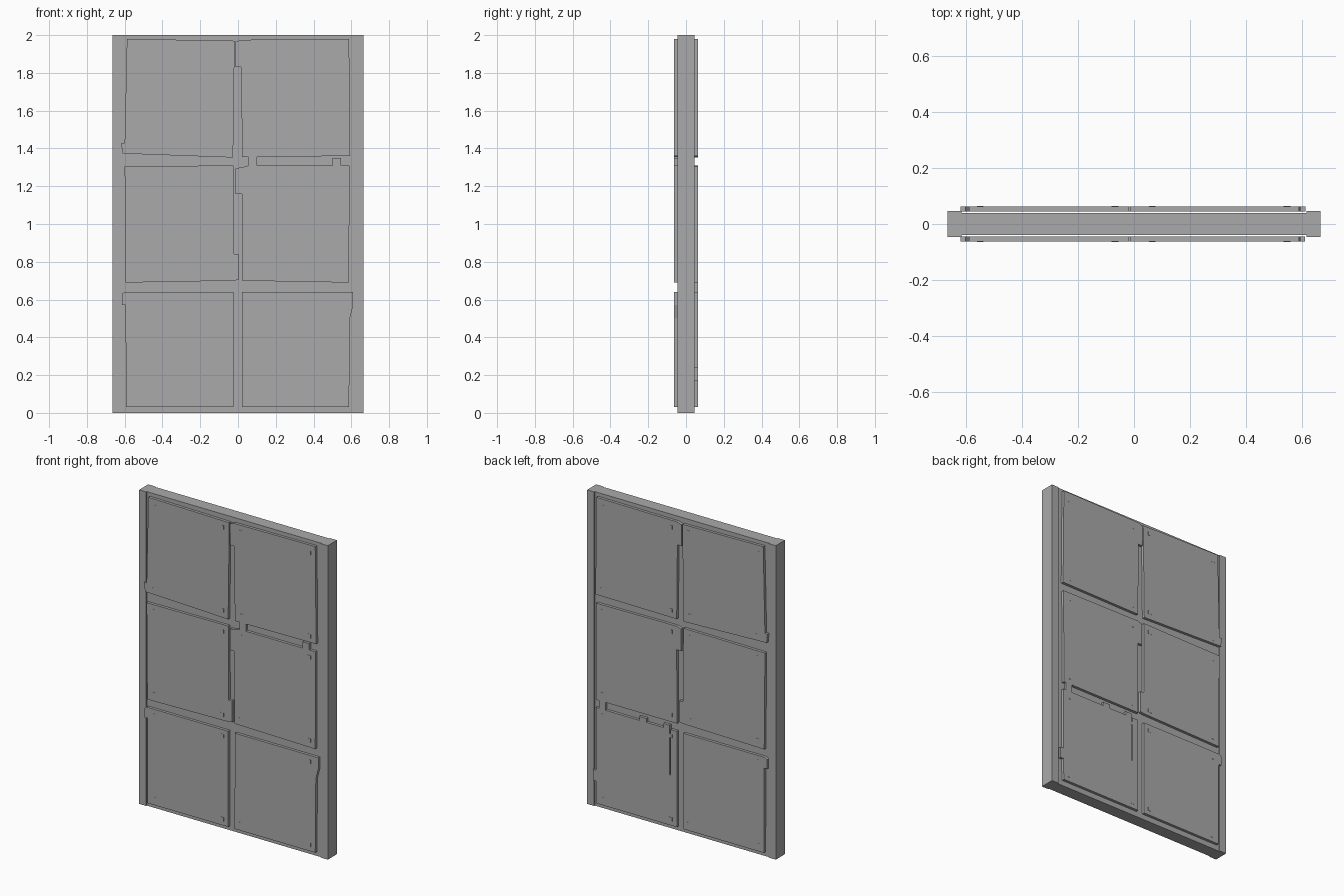
import bpy, bmesh

if "Cube" in bpy.data.objects:
    bpy.data.objects.remove(bpy.data.objects["Cube"])

grey = bpy.data.materials.new("stone grey")
grey.diffuse_color = (0.40, 0.40, 0.40, 1)
grey.use_nodes = True
grey.node_tree.nodes["Principled BSDF"].inputs["Base Color"].default_value = grey.diffuse_color


def prism(name, pts, y0, y1):
    """Extrude an x/z outline from depth y0 to depth y1."""
    bm = bmesh.new()
    face = bm.faces.new([bm.verts.new((x, y0, z)) for x, z in pts])
    ext = bmesh.ops.extrude_face_region(bm, geom=[face])
    for v in ext["geom"]:
        if isinstance(v, bmesh.types.BMVert):
            v.co.y = y1
    bmesh.ops.recalc_face_normals(bm, faces=bm.faces[:])
    mesh = bpy.data.meshes.new(name)
    bm.to_mesh(mesh)
    bm.free()
    mesh.materials.append(grey)
    obj = bpy.data.objects.new(name, mesh)
    bpy.context.collection.objects.link(obj)
    return obj


def plate(name, x0, x1, z0, z1, y0, y1):
    return prism(name, [(x0, z0), (x1, z0), (x1, z1), (x0, z1)], y0, y1)


# Door core with a slightly thicker stile on each side
plate("core", -0.615, 0.615, 0, 2, -0.04, 0.04)
for side, s in (("left", -1), ("right", 1)):
    plate(side + "_stile", s * 0.615, s * 0.665, 0, 2, -0.046, 0.046)

# Slightly uneven outlines, clockwise from the lower left corner
lower_left = [(-.593, .03), (-.595, .57), (-.615, .57), (-.615, .63),
              (-.6, .64), (-.025, .64), (-.025, .03)]
lower_right = [(.02, .03), (.022, .64), (.61, .64), (.61, .57),
               (.592, .5), (.588, .03)]
middle_left = [(-.595, .69), (-.6, 1.305), (-.025, 1.31), (-.022, .84),
               (.003, .84), (.003, .705), (-.022, .7)]
middle_right = [(.02, .7), (.02, 1.16), (-.012, 1.16), (-.012, 1.295),
                (.02, 1.3), (.055, 1.31), (.055, 1.36), (.1, 1.36),
                (.1, 1.31), (.5, 1.31), (.5, 1.35), (.545, 1.35),
                (.545, 1.31), (.59, 1.31), (.588, .69)]
upper_left = [(-.6, 1.43), (-.588, 1.98), (-.018, 1.97), (-.026, 1.352),
              (-.612, 1.373), (-.618, 1.43)]
upper_right = [(.022, 1.355), (.017, 1.83), (-.012, 1.83), (-.012, 1.965),
               (.018, 1.975), (.588, 1.98), (.594, 1.36)]
# Lower panel of the rear side, with a slot and small tabs
slotted = [(.02, .03), (.02, .64), (.065, .64), (.065, .35), (.072, .35),
           (.072, .665), (.115, .665), (.115, .64), (.235, .64), (.235, .665),
           (.285, .665), (.285, .64), (.525, .64), (.525, .69), (.57, .69),
           (.57, .64), (.592, .64), (.592, .24), (.612, .24), (.612, .17),
           (.592, .17), (.588, .03)]
plain_right = [(.02, .69), (.022, 1.16), (-.01, 1.16), (-.01, 1.3),
               (.022, 1.31), (.59, 1.305), (.588, .69)]

front = {"lower_left": lower_left, "lower_right": lower_right,
         "middle_left": middle_left, "middle_right": middle_right,
         "upper_left": upper_left, "upper_right": upper_right}
back = dict(front, lower_right=slotted, middle_right=plain_right)

# Panels float just off the core, with tiny raised pads in the corners
for face, s, panels in (("front", -1, front), ("back", 1, back)):
    for key, pts in panels.items():
        prism(f"{face}_{key}_panel", pts, s * 0.045, s * 0.0625)
        row = ("lower", "middle", "upper").index(key.split("_")[0])
        cx = -0.308 if key.endswith("left") else 0.305
        cz = 0.335 + row * 0.665
        for i in (-1, 1):
            for j in (-1, 1):
                x, z = cx + i * 0.24, cz + j * 0.265
                plate(f"{face}_{key}_corner_pad", x - .012, x + .012,
                      z - .012, z + .012, s * 0.0615, s * 0.0635)
